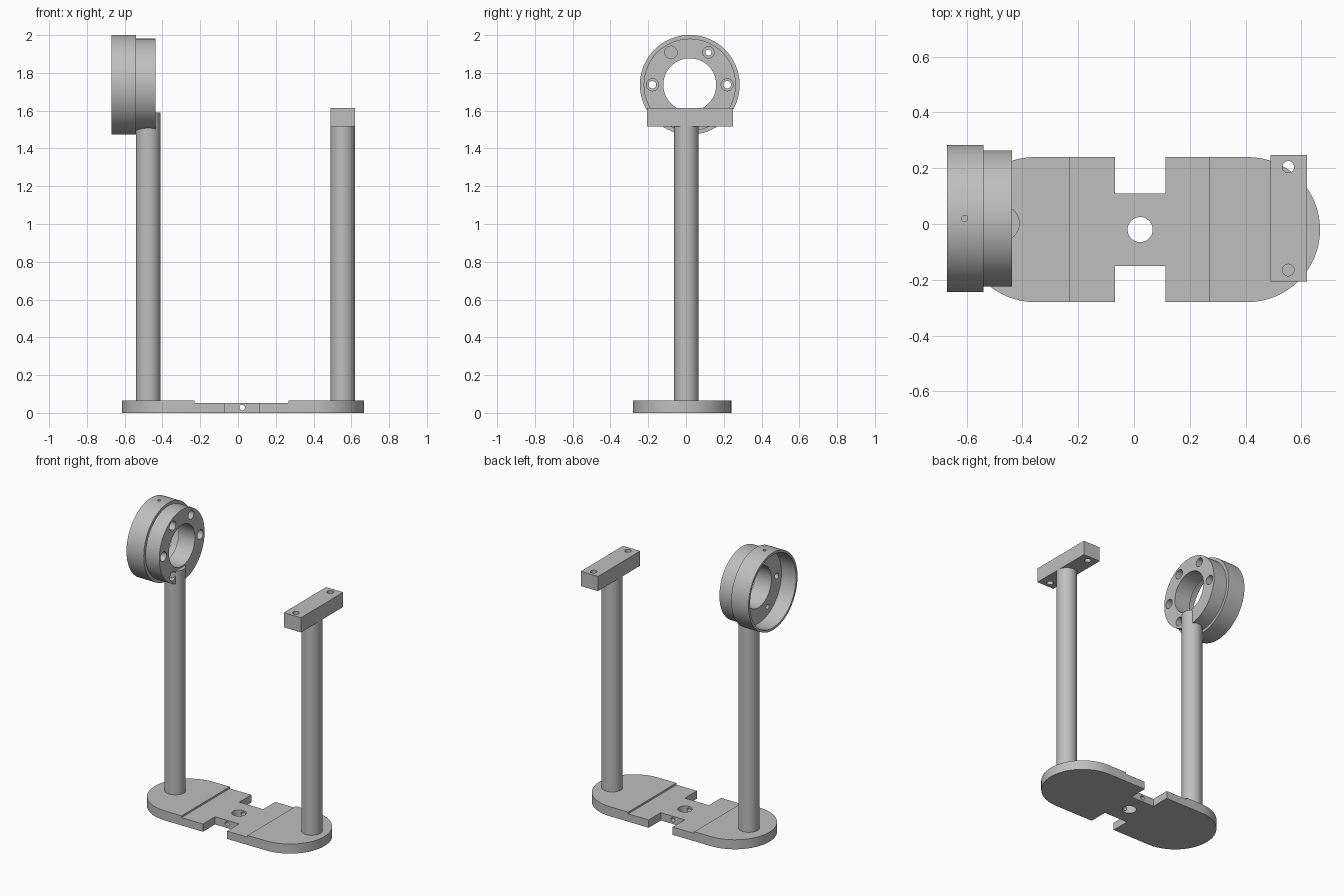
import bpy, bmesh, math
from mathutils import Matrix, Vector

if "Cube" in bpy.data.objects:
    bpy.data.objects.remove(bpy.data.objects["Cube"])

grey = bpy.data.materials.new("matte grey")
grey.diffuse_color = (0.52, 0.52, 0.52, 1)
grey.use_nodes = True
grey.node_tree.nodes["Principled BSDF"].inputs["Base Color"].default_value = grey.diffuse_color
ROT = {"x": Matrix.Rotation(math.pi / 2, 4, "Y"),
       "y": Matrix.Rotation(math.pi / 2, 4, "X"), "z": Matrix.Identity(4)}


def make(name, bm):
    bmesh.ops.recalc_face_normals(bm, faces=bm.faces)
    me = bpy.data.meshes.new(name)
    bm.to_mesh(me)
    bm.free()
    me.materials.append(grey)
    ob = bpy.data.objects.new(name, me)
    bpy.context.collection.objects.link(ob)
    return ob


def box(name, lo, hi):
    lo, hi = Vector(lo), Vector(hi)
    bm = bmesh.new()
    bmesh.ops.create_cube(bm, size=1, matrix=Matrix.Translation((lo + hi) / 2)
                          @ Matrix.Diagonal((*(hi - lo), 1)))
    return make(name, bm)


def cyl(name, centre, r, length, axis="z", n=48):
    bm = bmesh.new()
    bmesh.ops.create_cone(bm, cap_ends=True, segments=n, radius1=r, radius2=r,
                          depth=length, matrix=Matrix.Translation(centre) @ ROT[axis])
    return make(name, bm)


def cut(target, cutter):
    mod = target.modifiers.new("cut", "BOOLEAN")
    mod.operation, mod.solver, mod.object = "DIFFERENCE", "EXACT", cutter
    bpy.context.view_layer.objects.active = target
    bpy.ops.object.modifier_apply(modifier=mod.name)
    bpy.data.objects.remove(cutter)


# Base plate: rounded ends, lowered middle, side notches, holes
CX, CY, R = 0.026, -0.02, 0.26
outline = []
for cx, start in ((0.407, -90), (-0.355, 90)):
    for i in range(33):
        a = math.radians(start + 180 * i / 32)
        outline.append((cx + R * math.cos(a), CY + R * math.sin(a), 0))
bm = bmesh.new()
face = bm.faces.new([bm.verts.new(p) for p in outline])
ext = bmesh.ops.extrude_face_region(bm, geom=[face])
bmesh.ops.translate(bm, vec=(0, 0, 0.065),
                    verts=[v for v in ext["geom"] if isinstance(v, bmesh.types.BMVert)])
base = make("base_plate", bm)
cut(base, box("recess", (-0.23, -0.5, 0.053), (0.268, 0.5, 0.2)))
for lo, hi in ((0.11, 0.5), (-0.5, -0.15)):
    cut(base, box("notch", (-0.068, lo, -0.1), (0.113, hi, 0.2)))
cut(base, cyl("centre_hole", (0.022, CY, 0), 0.045, 0.4))
cut(base, cyl("cross_hole", (0.022, CY, 0.028), 0.015, 1, "y", 24))

# Two posts
left_post = cyl("left_post", (-0.475, 0.002, 0.82), 0.065, 1.54)
right_post = cyl("right_post", (0.555, 0.002, 0.785), 0.065, 1.47)

# Bar on the right post with two vertical holes
bar = box("mounting_bar", (0.49, -0.207, 1.515), (0.62, 0.248, 1.615))
for y in (0.205, -0.165):
    cut(bar, cyl("bar_hole", (0.553, y, 1.56), 0.021, 0.4, n=32))

# Ring holder: stepped cup lathed about the x axis
RY, RZ = 0.02, 1.737
profile = [(-0.67, 0.264), (-0.54, 0.264), (-0.54, 0.244), (-0.437, 0.244),
           (-0.437, 0.14), (-0.56, 0.14), (-0.56, 0.248), (-0.67, 0.248)]
N = 96
bm = bmesh.new()
rings = [[bm.verts.new((x, RY + r * math.cos(2 * math.pi * i / N),
                        RZ + r * math.sin(2 * math.pi * i / N))) for i in range(N)]
         for x, r in profile]
for k, a in enumerate(rings):
    b = rings[(k + 1) % len(rings)]
    for i in range(N):
        j = (i + 1) % N
        bm.faces.new((a[i], a[j], b[j], b[i]))
holder = make("ring_holder", bm)

# Screw holes around the face: wide pocket, most with a narrow through hole
for deg, wide, narrow in ((0, 0.032, 0.02), (60, 0.03, 0.016), (120, 0.033, 0),
                          (180, 0.032, 0.02), (240, 0.03, 0.016)):
    a = math.radians(deg)
    y, z = RY + 0.198 * math.cos(a), RZ + 0.198 * math.sin(a)
    cut(holder, cyl("pocket", (-0.437, y, z), wide, 0.12, "x", 32))
    if narrow:
        cut(holder, cyl("through", (-0.5, y, z), narrow, 0.24, "x", 32))
cut(holder, cyl("set_screw_hole", (-0.607, RY, 2.0), 0.011, 0.2, "z", 24))

# Smooth round walls, keep edges crisp
for ob in (base, left_post, right_post, bar, holder):
    bpy.ops.object.select_all(action="DESELECT")
    ob.select_set(True)
    bpy.context.view_layer.objects.active = ob
    bpy.ops.object.shade_smooth_by_angle(angle=math.radians(30))
